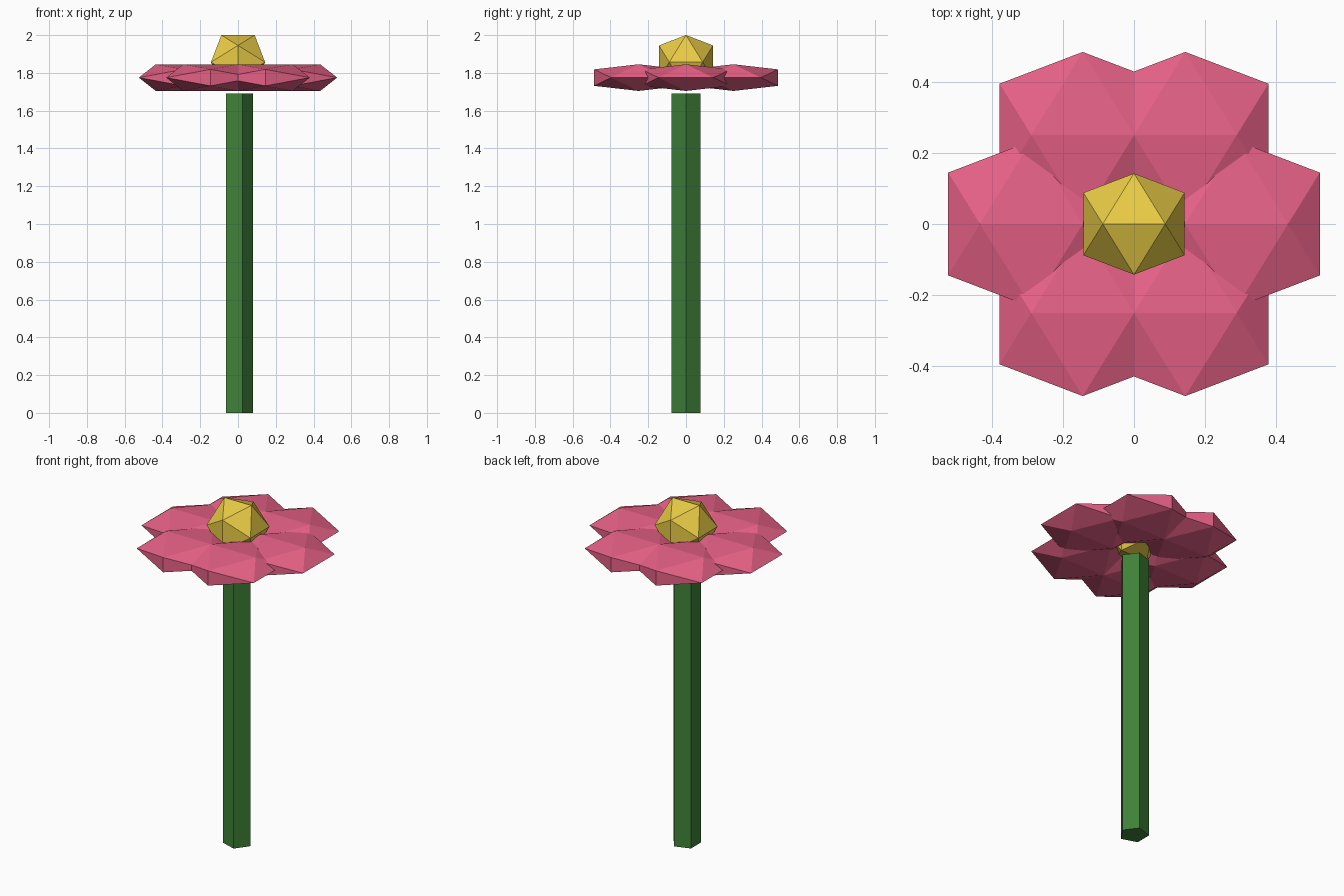
import bpy, bmesh, math

if "Cube" in bpy.data.objects:
    bpy.data.objects.remove(bpy.data.objects["Cube"])

PHI = (1 + math.sqrt(5)) / 2


def material(name, rgb):
    m = bpy.data.materials.new(name)
    m.diffuse_color = (*rgb, 1)
    m.use_nodes = True
    m.node_tree.nodes["Principled BSDF"].inputs["Base Color"].default_value = m.diffuse_color
    return m


def icosahedron(name, loc, half_width, mat, flatten=1.0):
    """Icosahedron with a level edge along x on top, optionally flattened in z."""
    b = half_width
    a = b / PHI
    bm = bmesh.new()
    for s in (-a, a):
        for t in (-b, b):
            for co in ((s, 0, t), (t, s, 0), (0, t, s)):
                bm.verts.new(co)
    bmesh.ops.convex_hull(bm, input=bm.verts[:])
    for v in bm.verts:
        v.co.z *= flatten
    bmesh.ops.recalc_face_normals(bm, faces=bm.faces[:])
    mesh = bpy.data.meshes.new(name)
    bm.to_mesh(mesh)
    bm.free()
    mesh.materials.append(mat)
    ob = bpy.data.objects.new(name, mesh)
    ob.location = loc
    bpy.context.collection.objects.link(ob)
    return ob


green = material("stem_green", (0.05, 0.22, 0.04))
pink = material("petal_pink", (0.80, 0.12, 0.24))
yellow = material("centre_yellow", (0.82, 0.60, 0.06))

# Five-sided stem with one corner facing +x
STEM_TOP = 1.69
bm = bmesh.new()
ring = [bm.verts.new((0.08 * math.cos(k * math.tau / 5),
                      0.08 * math.sin(k * math.tau / 5), 0)) for k in range(5)]
base = bm.faces.new(ring)
top = bmesh.ops.extrude_face_region(bm, geom=[base], use_keep_orig=True)["geom"]
bmesh.ops.translate(bm, vec=(0, 0, STEM_TOP),
                    verts=[g for g in top if isinstance(g, bmesh.types.BMVert)])
bmesh.ops.recalc_face_normals(bm, faces=bm.faces[:])
mesh = bpy.data.meshes.new("stem")
bm.to_mesh(mesh)
bm.free()
mesh.materials.append(green)
bpy.context.collection.objects.link(bpy.data.objects.new("stem", mesh))

# Six flattened petals in a ring, all facing the same way
for k in range(6):
    ang = k * math.tau / 6
    icosahedron(f"petal_{k + 1}", (0.29 * math.cos(ang), 0.29 * math.sin(ang), 1.775),
                0.235, pink, flatten=0.3)

# Flower centre
icosahedron("flower_centre", (0, 0, 1.857), 0.143, yellow)
